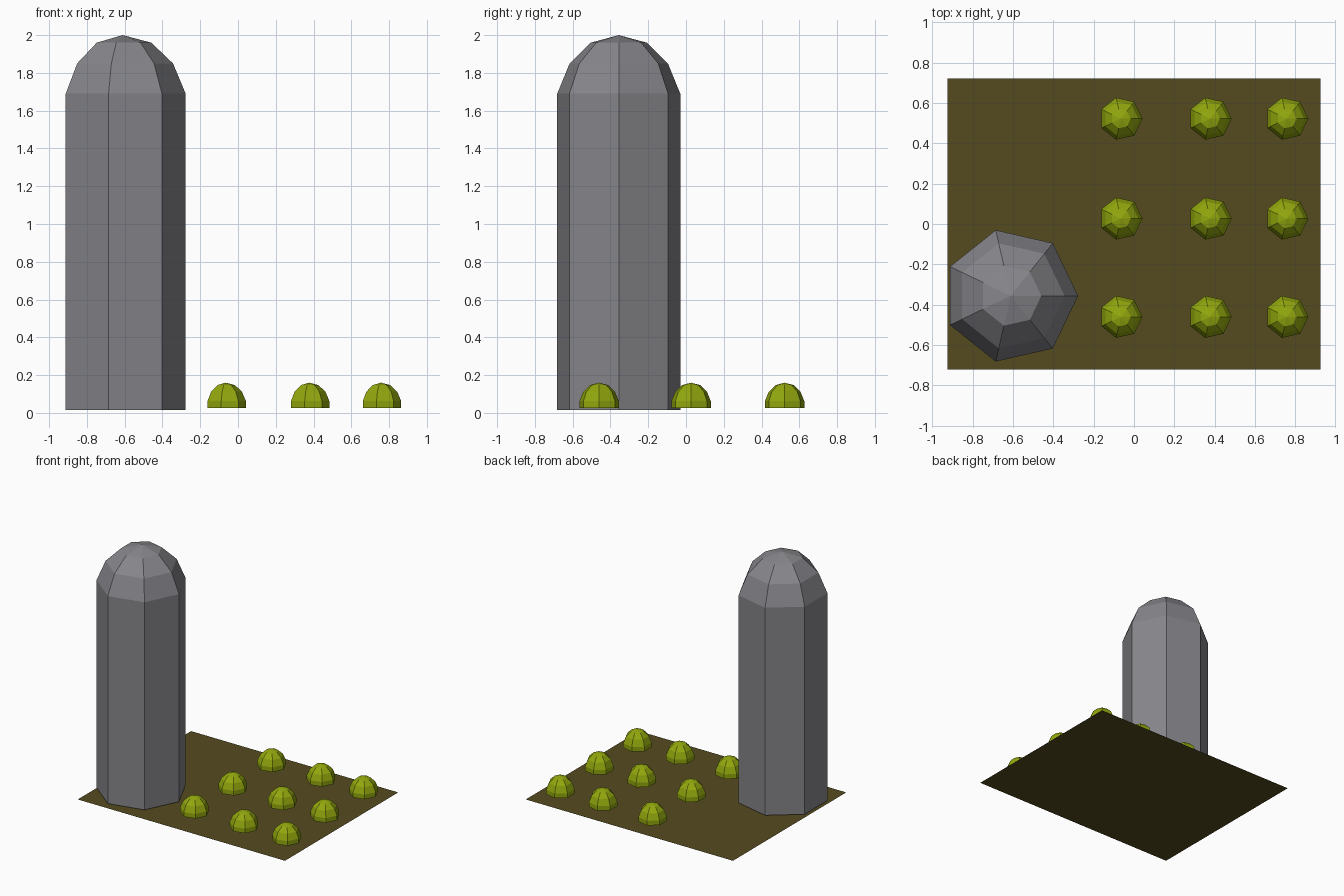
import bpy, bmesh
from math import cos, sin, tau

if "Cube" in bpy.data.objects:
    bpy.data.objects.remove(bpy.data.objects["Cube"])

SIDES = 7


def material(name, rgb):
    mat = bpy.data.materials.new(name)
    mat.diffuse_color = (*rgb, 1)
    mat.use_nodes = True
    mat.node_tree.nodes["Principled BSDF"].inputs["Base Color"].default_value = mat.diffuse_color
    return mat


def make_object(name, bm, mat, loc):
    bmesh.ops.recalc_face_normals(bm, faces=bm.faces)
    me = bpy.data.meshes.new(name)
    bm.to_mesh(me)
    bm.free()
    me.materials.append(mat)
    ob = bpy.data.objects.new(name, me)
    ob.location = loc
    bpy.context.collection.objects.link(ob)
    return ob


def domed_column(name, profile, top, mat, loc):
    """Seven-sided column from (radius, z) rings, closed by an apex."""
    bm = bmesh.new()
    rings = [[bm.verts.new((r * cos(tau * i / SIDES), r * sin(tau * i / SIDES), z))
              for i in range(SIDES)] for r, z in profile]
    apex = bm.verts.new((0, 0, top))
    bm.faces.new(rings[0][::-1])
    for i in range(SIDES):
        j = (i + 1) % SIDES
        for a, b in zip(rings, rings[1:]):
            bm.faces.new((a[i], a[j], b[j], b[i]))
        bm.faces.new((rings[-1][i], rings[-1][j], apex))
    return make_object(name, bm, mat, loc)


soil = material("soil", (0.09, 0.07, 0.014))
metal = material("metal", (0.24, 0.24, 0.26))
leaf = material("leaf", (0.29, 0.39, 0.004))

# flat field
bm = bmesh.new()
bm.faces.new([bm.verts.new((x, y, 0)) for x, y in
              ((-0.925, -0.722), (0.925, -0.722), (0.925, 0.722), (-0.925, 0.722))])
bm.normal_update()
make_object("field", bm, soil, (0, 0, 0))

# silo with domed roof
domed_column("silo", [(0.334, 0.015), (0.334, 1.69), (0.267, 1.85), (0.152, 1.96)],
             2.0, metal, (-0.611, -0.356, 0))

# three by three crop of round bushes
for x in (-0.065, 0.377, 0.757):
    for y in (-0.46, 0.027, 0.522):
        domed_column("bush", [(0.107, 0.025), (0.107, 0.062), (0.086, 0.112), (0.049, 0.147)],
                     0.16, leaf, (x, y, 0))
